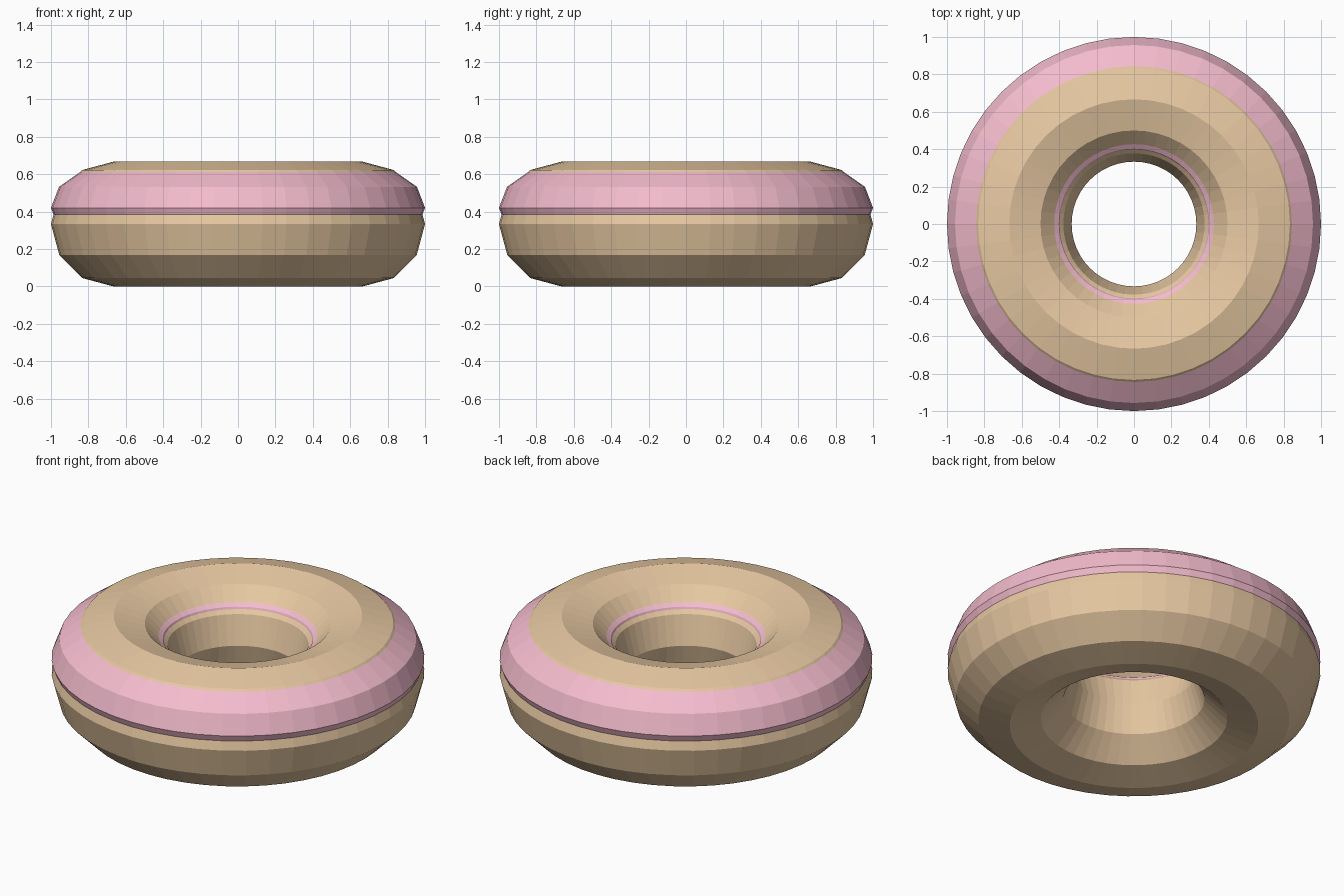
import bpy

if "Cube" in bpy.data.objects:
    bpy.data.objects.remove(bpy.data.objects["Cube"])


def ring(name, major, minor, z, z_scale, color):
    """Flat-shaded low-poly torus, optionally squashed in height."""
    bpy.ops.mesh.primitive_torus_add(
        major_segments=48, minor_segments=12,
        major_radius=major, minor_radius=minor, location=(0, 0, z))
    obj = bpy.context.object
    obj.name = name
    obj.scale.z = z_scale
    bpy.ops.object.transform_apply(location=False, rotation=False, scale=True)
    bpy.ops.object.shade_flat()
    mat = bpy.data.materials.new(name + "_color")
    mat.diffuse_color = color
    mat.use_nodes = True
    mat.node_tree.nodes["Principled BSDF"].inputs["Base Color"].default_value = mat.diffuse_color
    obj.data.materials.append(mat)
    return obj


# Dough body
ring("dough", 0.6667, 0.3333, 0.3333, 1.0, (0.80, 0.58, 0.36, 1))

# Icing: a slightly raised, squashed ring that pokes out of the dough
ring("icing", 0.68, 0.32, 0.42, 0.7, (0.90, 0.50, 0.61, 1))
